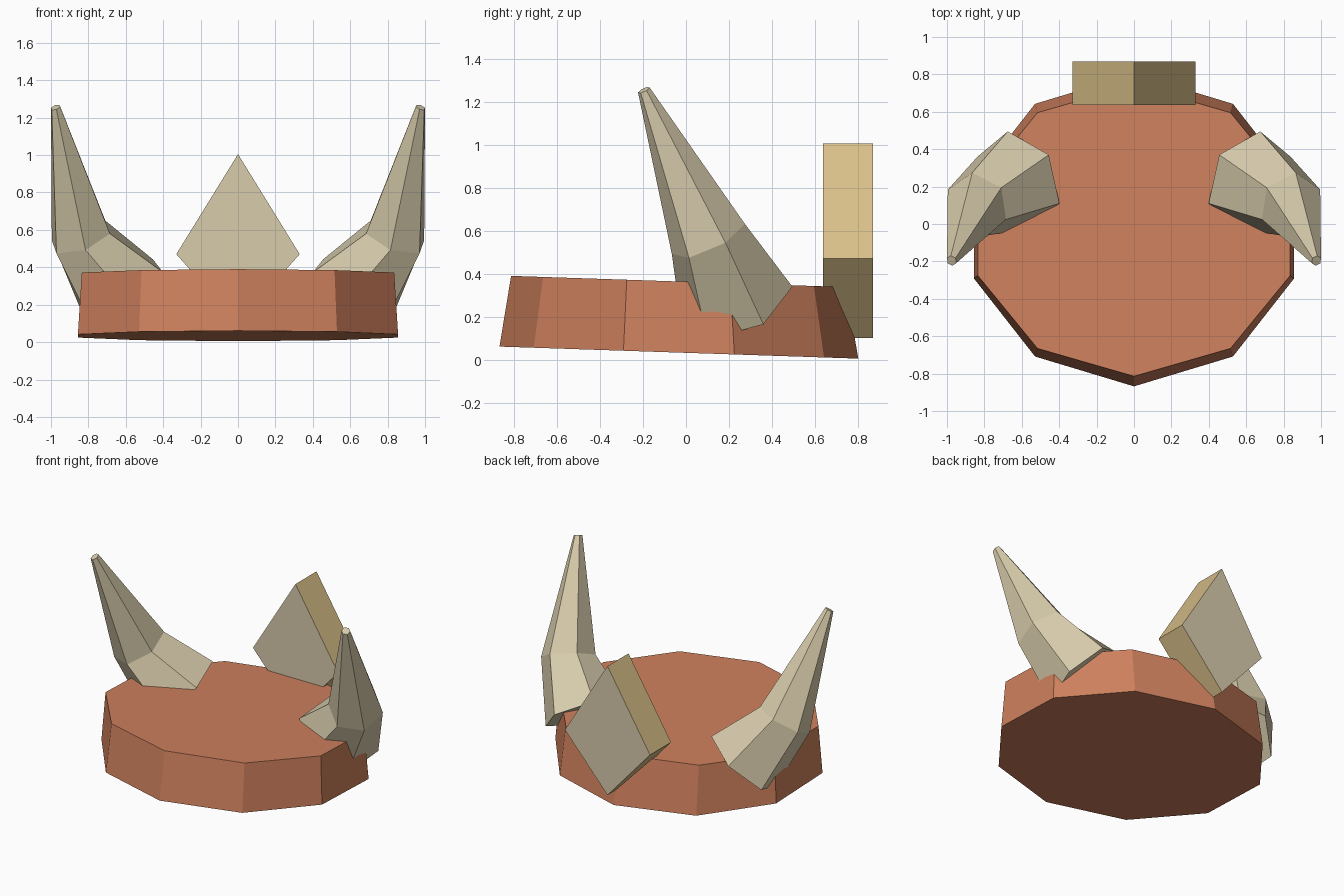
import bpy, bmesh, math
from mathutils import Vector

cube = bpy.data.objects.get("Cube")
if cube:
    bpy.data.objects.remove(cube, do_unlink=True)


def material(name, rgb):
    """Flat material from 8-bit display colour."""
    linear = [((c / 255 + 0.055) / 1.055) ** 2.4 for c in rgb] + [1]
    mat = bpy.data.materials.new(name)
    mat.use_nodes = True
    mat.diffuse_color = linear
    mat.node_tree.nodes["Principled BSDF"].inputs["Base Color"].default_value = linear
    return mat


clay = material("clay", (206, 128, 93))
bone = material("bone", (216, 204, 172))
straw = material("straw", (217, 192, 137))


def ring(center, u, v, sides):
    """Points of an ellipse spanned by u and v."""
    center, u, v = Vector(center), Vector(u), Vector(v)
    angles = [math.tau * i / sides for i in range(sides)]
    return [center + u * math.cos(a) + v * math.sin(a) for a in angles]


def loft(name, rings, *mats):
    """Capped skin through rings; a second material goes on the side walls."""
    bm = bmesh.new()
    loops = [[bm.verts.new(p) for p in r] for r in rings]
    bm.faces.new(loops[0])
    bm.faces.new(loops[-1])
    n = len(loops[0])
    for a, b in zip(loops, loops[1:]):
        for i in range(n):
            j = (i + 1) % n
            face = bm.faces.new((a[i], a[j], b[j], b[i]))
            face.material_index = len(mats) - 1
    bmesh.ops.recalc_face_normals(bm, faces=bm.faces)
    mesh = bpy.data.meshes.new(name)
    bm.to_mesh(mesh)
    bm.free()
    for mat in mats:
        mesh.materials.append(mat)
    obj = bpy.data.objects.new(name, mesh)
    bpy.context.collection.objects.link(obj)
    return obj


# Ten-sided tapered base, tipped slightly backwards
loft("base", [
    ring((0, -0.033, 0.033), (0, -0.835, 0.028), (0.9, 0, 0), 10),
    ring((0, -0.035, 0.364), (0, -0.779, 0.026), (0.878, 0, 0), 10),
], clay)

# Upright kite-shaped tail plate with straw edges
kite = [(0, 1.005), (0.33, 0.47), (0, 0.1), (-0.33, 0.47)]
loft("tail_plate", [[Vector((x, y, z)) for x, z in kite] for y in (0.637, 0.87)], bone, straw)

# Bent six-sided horns, mirrored left and right
mid_u, mid_v = Vector((0.025, 0.17, 0.07)), Vector((-0.165, 0.006, 0.061))
horn = [
    ring((0.618, 0.235, 0.268), (0.057, 0.26, 0.072), (-0.22, 0.006, 0.161), 6),
    ring((0.84, 0.104, 0.562), mid_u, mid_v, 6),
    ring((0.975, -0.196, 1.255), mid_u * 0.16, mid_v * 0.16, 6),
]
for side, sign in (("left", 1), ("right", -1)):
    loft(side + "_horn", [[Vector((p.x * sign, p.y, p.z)) for p in r] for r in horn], bone)
